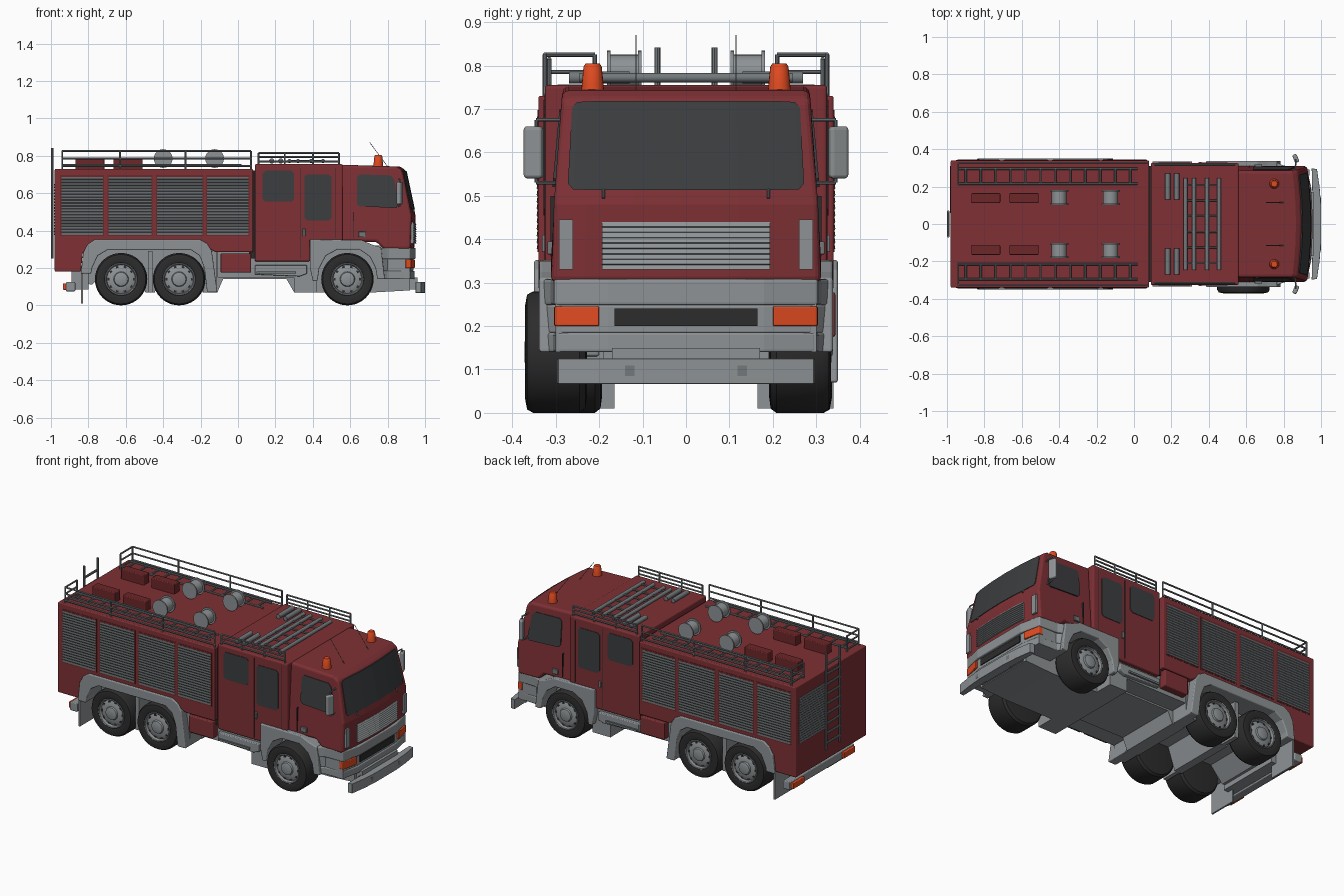
import bpy, bmesh, math
from mathutils import Vector, Matrix

if "Cube" in bpy.data.objects:
    bpy.data.objects.remove(bpy.data.objects["Cube"])


def material(name, rgb):
    m = bpy.data.materials.new(name)
    m.diffuse_color = (*rgb, 1)
    m.use_nodes = True
    m.node_tree.nodes["Principled BSDF"].inputs["Base Color"].default_value = m.diffuse_color
    return m


RED = material("red", (0.21, 0.03, 0.035))
DARK_RED = material("dark_red", (0.15, 0.02, 0.022))
ORANGE = material("orange", (0.75, 0.07, 0.015))
BLACK = material("rubber", (0.025, 0.025, 0.025))
GLASS = material("glass", (0.045, 0.047, 0.05))
RAIL = material("rail", (0.17, 0.19, 0.20))
SHUT = material("shutter", (0.13, 0.14, 0.145))
GREY = material("grey", (0.27, 0.29, 0.30))
SIDES = (("right", -1), ("left", 1))


def finish(name, bm, mat=None, bevel=0, smooth=False):
    bmesh.ops.recalc_face_normals(bm, faces=bm.faces)
    me = bpy.data.meshes.new(name)
    bm.to_mesh(me)
    bm.free()
    ob = bpy.data.objects.new(name, me)
    bpy.context.collection.objects.link(ob)
    me.materials.append(mat or GREY)
    if bevel:
        b = ob.modifiers.new("bevel", 'BEVEL')
        b.width, b.segments, b.limit_method = bevel, 3, 'ANGLE'
        b.angle_limit = math.radians(35)
    if smooth:
        bpy.ops.object.select_all(action='DESELECT')
        ob.select_set(True)
        bpy.context.view_layer.objects.active = ob
        bpy.ops.object.shade_smooth_by_angle(angle=math.radians(35))
    return ob


def loft(name, rings, mat=None, bevel=0):
    bm = bmesh.new()
    vs = [[bm.verts.new(p) for p in r] for r in rings]
    bm.faces.new(vs[0])
    bm.faces.new(vs[-1])
    for a, b in zip(vs, vs[1:]):
        for i in range(len(a)):
            j = (i + 1) % len(a)
            bm.faces.new((a[i], a[j], b[j], b[i]))
    return finish(name, bm, mat, bevel)


def ext(name, pts, axis, lo, hi, mat=None, bevel=0):
    place = {'x': lambda p, t: (t, p[0], p[1]), 'y': lambda p, t: (p[0], t, p[1]),
             'z': lambda p, t: (p[0], p[1], t)}[axis]
    return loft(name, [[place(p, t) for p in pts] for t in (lo, hi)], mat, bevel)


def box(name, x0, x1, y0, y1, z0, z1, mat=None, bevel=0):
    return ext(name, [(x0, y0), (x1, y0), (x1, y1), (x0, y1)], 'z', z0, z1, mat, bevel)


def rods(name, segs, r, mat=RAIL, n=8):
    bm = bmesh.new()
    for p, q in segs:
        p, q = Vector(p), Vector(q)
        d = q - p
        m = Matrix.Translation((p + q) / 2) @ d.to_track_quat('Z', 'Y').to_matrix().to_4x4()
        bmesh.ops.create_cone(bm, cap_ends=True, segments=n, radius1=r, radius2=r, depth=d.length, matrix=m)
    return finish(name, bm, mat, smooth=True)


def lathe(name, prof, centre, axis, mat=None, n=36):
    # prof: (radius, distance along axis), revolved about the axis through centre
    m = Matrix.Translation(centre) @ Vector(axis).to_track_quat('Z', 'Y').to_matrix().to_4x4()
    bm = bmesh.new()
    vs = [bm.verts.new((r, 0, t)) for r, t in prof]
    es = [bm.edges.new(e) for e in zip(vs, vs[1:])]
    bmesh.ops.spin(bm, geom=vs + es, cent=(0, 0, 0), axis=(0, 0, 1), angle=math.tau, steps=n)
    bmesh.ops.remove_doubles(bm, verts=bm.verts, dist=1e-5)
    bm.transform(m)
    return finish(name, bm, mat, smooth=True)


# rear equipment body and crew compartment
ext("rear_body", [(-.98, .18), (-.84, .18), (-.83, .28), (-.78, .32), (-.19, .32), (-.12, .285), (.08, .285),
                  (.08, .73), (-.98, .73)], 'y', -.34, .34, RED, .006)
ext("crew_cabin", [(.09, .235), (.385, .235), (.385, .345), (.56, .345), (.56, .755), (.09, .755)],
    'y', -.325, .325, RED, .008)
box("cabin_joint", .06, .10, -.31, .31, .25, .72, BLACK)


# driver cab: tapers upward, front gently curved in plan
def hw(z):
    return .311 - max(0, z - .45) * .09


def curve(y):
    return .022 * (abs(y) / .3) ** 2


cab = [(.55, .34), (.74, .34), (.78, .30), (.943, .30), (.949, .48), (.897, .722), (.866, .742), (.55, .752)]
loft("driver_cab", [[(x - (curve(f * hw(z)) if x > .8 else 0), f * hw(z), z) for x, z in cab]
                    for f in (-1, -.75, -.4, 0, .4, .75, 1)], RED, .014)


# windscreen following the curved cab front
def screen_ring(p):
    y, top, low = p
    return [(.949 - (z - .48) * .215 - curve(y) + d, y * k, z)
            for z, k, d in ((low, 1, .004), (top, .965, .004), (top, .965, -.015), (low, 1, -.015))]


half = [(.12, .718, .513), (.22, .718, .513), (.26, .716, .515), (.272, .703, .528)]
loft("windscreen", [screen_ring(p) for p in [(-y, t, b) for y, t, b in half[::-1]] + [(0, .718, .513)] + half], GLASS)
rods("wipers", [((.943, s * .19, .495), (.936, s * .19, .515)) for s in (-1, 1)], .004)

# grille with slats
saw = [(.92, .442), (.92, .33)]
for i in range(9):
    z = .33 + i * .0124
    saw += [(.955, z), (.949, z + .0105)]
loft("grille", [[(x - curve(y), y, z) for x, z in saw] for y in (-.193, -.1, 0, .1, .193)])


# layered cab bumper with lamps and dark intake
def bumper_plan(d):
    half = [(.76, .33), (.80, .312 - d), (.92, .304 - d), (.95 - d, .18)]
    return [(x, -y) for x, y in half] + [(x, y) for x, y in reversed(half)]


for part, d, z0, z1 in (("lower", .006, .14, .185), ("middle", .012, .183, .25), ("upper", 0, .248, .308)):
    ext("cab_bumper_" + part, bumper_plan(d), 'z', z0, z1, None, .006)
box("bumper_intake", .92, .943, -.165, .165, .2, .24, BLACK)
front = [(.95, .297), (.978, .294), (.992, .2), (1, .1)]
back = [(.955, .1), (.948, .2)]
ext("front_bumper", front + [(x, -y) for x, y in reversed(front)] + [(x, -y) for x, y in back] + back[::-1],
    'z', .067, .125, None, .006)
box("front_bumper_mount", .86, .96, -.17, .17, .085, .15)

for side, s in SIDES:
    ext("headlight_" + side, [(.946, s * .2), (.924, s * .302), (.895, s * .304), (.895, s * .2)], 'z', .2, .245, ORANGE, .004)
    box("corner_vent_" + side, .89, .938, s * .26, s * .292, .33, .445)
    box("tow_eye_" + side, .96, .9985, s * .109, s * .141, .085, .109, RAIL)

    # windows, door seams, handles
    def pane(name, pts, y):
        loft(name + side, [[(x, s * (y(z) + d), z) for x, z in pts] for d in (-.01, .003)], GLASS)
    pane("driver_window_", [(.65, .53), (.845, .52), (.857, .54), (.835, .675), (.815, .695), (.65, .70), (.635, .685), (.635, .545)], hw)
    for nm, x0, x1, z0, z1 in (("crew_window_", .132, .3, .555, .72), ("crew_door_window_", .355, .5, .455, .70)):
        c = .014
        pane(nm, [(x0 + c, z0), (x1 - c, z0), (x1, z0 + c), (x1, z1 - c), (x1 - c, z1), (x0 + c, z1),
                  (x0, z1 - c), (x0, z0 + c)], lambda z: .325)
    for x in (.335, .52):
        box("crew_door_seam_" + side, x, x + .003, s * .31, s * .326, .25 if x < .4 else .36, .735, BLACK)
    box("cab_door_seam_" + side, .615, .618, s * .30, s * .312, .36, .5, BLACK)
    box("driver_handle_" + side, .645, .685, s * .305, s * .319, .365, .395, RAIL, .003)
    box("crew_handle_" + side, .345, .36, s * .32, s * .332, .37, .41, RAIL, .003)

    # door mirrors
    ext("mirror_" + side, [(.862, s * .326), (.885, s * .334), (.868, s * .376), (.845, s * .368)], 'z', .54, .66, None, .008)
    rods("mirror_arm_" + side, [((.86, s * .27, z), (.866, s * .345, z)) for z in (.53, .675)]
         + [((.866, s * .345, .53), (.866, s * .345, .675))], .004)

    # fender arches over the wheels
    ext("rear_fender_" + side, [(-.84, .17), (-.828, .28), (-.805, .325), (-.765, .352), (-.205, .352), (-.165, .33),
        (-.14, .29), (-.11, .07), (-.165, .07), (-.18, .2), (-.205, .265), (-.25, .295), (-.7, .295),
        (-.75, .265), (-.78, .2), (-.785, .17)], 'y', s * .2, s * .35, None, .006)
    ext("front_fender_" + side, [(.385, .2), (.385, .352), (.66, .35), (.715, .325), (.765, .31), (.785, .14),
        (.745, .14), (.735, .2), (.705, .26), (.65, .298), (.53, .298), (.47, .265), (.435, .2), (.425, .13), (.4, .13)],
        'y', s * .2, s * .338, None, .006)

    # mudflap, locker, entry step, rear lamps
    box("mudflap_" + side, -.84, -.83, s * .165, s * .34, .01, .2)
    box("side_locker_" + side, -.093, .07, s * .2, s * .344, .175, .278, RED, .006)
    ext("entry_step_" + side, [(.09, .165), (.33, .155), (.37, .17), (.37, .215), (.09, .215)], 'y', s * .2, s * .325, None, .005)
    box("step_tread_" + side, .1, .31, s * .3, s * .335, .17, .182, RAIL)
    box("rear_lamp_" + side, -.935, -.9, s * .19, s * .3, .082, .118, ORANGE, .004)

    # four roller shutters per side
    for i, (x0, x1) in enumerate(((-.945, -.722), (-.692, -.462), (-.432, -.19), (-.165, .055))):
        box(f"shutter_frame_{side}_{i}", x0 - .006, x1 + .006, s * .33, s * .3415, .37, .697, DARK_RED)
        prof = [(s * .33, .69), (s * .33, .377)]
        for k in range(20):
            prof += [(s * .344, .377 + k * .01565), (s * .342, .377 + k * .01565 + .012)]
        ext(f"shutter_{side}_{i}", prof, 'x', x0, x1, SHUT)

    # roof rails and long ladder
    def rail(name, xs, y, zs, base):
        segs = [((xs[0], s * y, z), (xs[-1], s * y, z)) for z in zs]
        segs += [((x, s * y, base), (x, s * y, zs[-1])) for x in xs]
        if base < .74:
            segs += [((xs[0], s * y, z), (xs[0], s * .21, z)) for z in zs]
            segs.append(((xs[0], s * .21, base), (xs[0], s * .21, zs[-1])))
        rods(name + side, segs, .005)
    rail("body_rail_", [-.94, -.63, -.28, .07], .325, (.745, .785, .825), .725)
    rail("crew_rail_", [.11, .25, .4, .54], .315, (.77, .793, .815), .75)
    rods("roof_ladder_" + side, [((-.94, s * y, .75), (.02, s * y, .75)) for y in (.215, .295)]
         + [((-.9 + k * .08, s * .215, .75), (-.9 + k * .08, s * .295, .75)) for k in range(12)], .006)

    # roof boxes, hose reels, beacon, antenna
    for i, x in enumerate((-.87, -.665)):
        box(f"roof_box_{side}_{i}", x, x + .155, s * .112, s * .165, .725, .79, DARK_RED, .005)
    for i, x in enumerate((-.40, -.125)):
        lathe(f"hose_reel_{side}_{i}", [(0, -.04), (.05, -.04), (.05, -.032), (.04, -.032), (.04, .032),
              (.05, .032), (.05, .04), (0, .04)], (x, s * .142, .785), (0, 1, 0), None, 24)
    lathe("beacon_" + side, [(0, 0), (.026, 0), (.025, .012), (.021, .052), (.016, .06), (0, .06)],
          (.75, s * .215, .745), (0, 0, 1), ORANGE, 20)
    rods("antenna_" + side, [((.8, s * .115, .742), (.705, s * .115, .87))], .0015)
    rods("roof_tubes_" + side, [((x, s * .13, .772), (x, s * .27, .772)) for x in (.18, .228)], .014, RAIL, 12)

# equipment ladder laid across the crew roof
rods("crew_roof_ladder", [((x, -.245, .772), (x, .245, .772)) for x in (.275, .32, .39, .455)], .011, RAIL, 12)
rods("crew_ladder_rungs", [((.265, y, .772), (.46, y, .772)) for y in (-.21, -.126, -.042, .042, .126, .21)], .005)

# climbing ladder and shutter on the back
rods("rear_ladder", [((-.993, y, .25), (-.993, y, .842)) for y in (-.066, .066)]
     + [((-.993, -.066, .29 + k * .06), (-.993, .066, .29 + k * .06)) for k in range(9)], .007)
prof = [(-.97, .66), (-.97, .377)]
for k in range(18):
    prof += [(-.984, .377 + k * .0157), (-.981, .377 + k * .0157 + .012)]
ext("rear_shutter", prof, 'y', .06, .31, SHUT)
box("rear_bumper", -.92, -.87, -.31, .31, .075, .125, None, .005)
box("rear_bumper_mount", -.89, -.8, -.2, .2, .085, .2)

# stepped underbody and side blocks
ext("chassis", [(.92, .08), (.74, .07), (.30, .07), (.26, .14), (-.08, .14), (-.11, .07), (-.19, .07), (-.24, .2),
    (-.4, .2), (-.445, .07), (-.495, .07), (-.54, .2), (-.7, .2), (-.78, .11), (-.83, .12), (-.83, .32), (.92, .32)],
    'y', -.19, .19)
for name, x0, x1, z in (("middle_skirt", .30, .42, .07), ("rear_skirt", -.185, -.115, .07),
                        ("axle_divider", -.482, -.458, .07), ("front_skirt", .75, .92, .14), ("floor", -.11, .3, .15)):
    box(name, x0, x1, -.3, .3, z, .29)

# wheels: tyre, dished rim, hub and bolts
for x, ys in ((-.625, (-.265, .265)), (-.315, (-.265, .265)), (.585, (-.3, .263))):
    for y in ys:
        s = 1 if y > 0 else -1
        c, ax = (x, y, .14), (0, s, 0)
        lathe("tyre", [(0, -.072), (.1, -.072), (.13, -.068), (.14, -.055), (.14, .052), (.132, .066),
                       (.105, .071), (.088, .066), (.085, .03), (0, .03)], c, ax, BLACK, 40)
        lathe("rim", [(.088, .06), (.085, .068), (.08, .066), (.076, .05), (.06, .058), (.04, .06), (.036, .068),
                      (.022, .072), (0, .072)], c, ax)
        ring = [(x + .066 * math.cos(a), y, .14 + .066 * math.sin(a)) for a in [k * math.tau / 10 for k in range(10)]]
        rods("rim_holes", [((a, b + s * .045, d), (a, b + s * .0565, d)) for a, b, d in ring], .008, BLACK)
